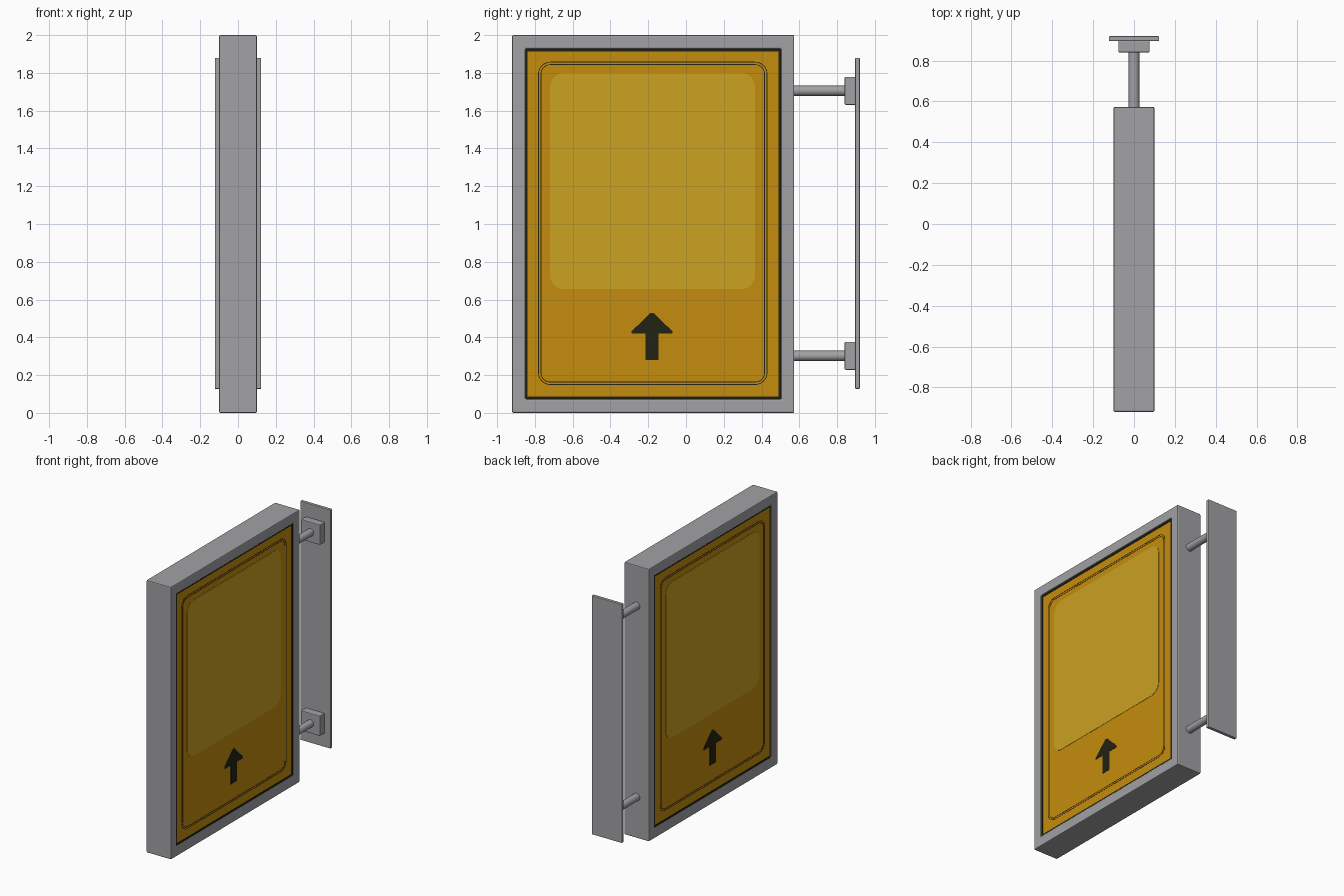
import bpy, bmesh, math

if "Cube" in bpy.data.objects:
    bpy.data.objects.remove(bpy.data.objects["Cube"])


def material(name, rgb):
    m = bpy.data.materials.new(name)
    m.diffuse_color = (*rgb, 1)
    m.use_nodes = True
    m.node_tree.nodes["Principled BSDF"].inputs["Base Color"].default_value = m.diffuse_color
    return m


GREY = material("metal grey", (0.36, 0.36, 0.375))
AMBER = material("amber", (0.56, 0.265, 0.004))
LIGHT = material("light amber", (0.60, 0.36, 0.016))
DARK = material("near black", (0.017, 0.016, 0.007))


def finish(name, bm, mat, bevel=0):
    bmesh.ops.recalc_face_normals(bm, faces=bm.faces)
    me = bpy.data.meshes.new(name)
    bm.to_mesh(me)
    bm.free()
    me.materials.append(mat)
    ob = bpy.data.objects.new(name, me)
    bpy.context.collection.objects.link(ob)
    if bevel:
        mod = ob.modifiers.new("soft edges", 'BEVEL')
        mod.width, mod.segments = bevel, 2
    return ob


def rect(y0, y1, z0, z1, r=0, n=8):
    """Outline in the YZ plane, with rounded corners when r > 0."""
    if r == 0:
        return [(y0, z0), (y1, z0), (y1, z1), (y0, z1)]
    pts = []
    corners = [(y1 - r, z1 - r), (y0 + r, z1 - r), (y0 + r, z0 + r), (y1 - r, z0 + r)]
    for k, (cy, cz) in enumerate(corners):
        for i in range(n + 1):
            a = math.pi / 2 * (k + i / n)
            pts.append((cy + r * math.cos(a), cz + r * math.sin(a)))
    return pts


def plate(name, pts, x0, x1, mat, bevel=0):
    bm = bmesh.new()
    a = [bm.verts.new((x0, *p)) for p in pts]
    b = [bm.verts.new((x1, *p)) for p in pts]
    bm.faces.new(a)
    bm.faces.new(b)
    for i in range(len(pts)):
        j = (i + 1) % len(pts)
        bm.faces.new((a[i], a[j], b[j], b[i]))
    return finish(name, bm, mat, bevel)


def ring(name, outer, inner, x0, x1, mat, bevel=0):
    bm = bmesh.new()
    loops = [[bm.verts.new((x, *p)) for p in pts]
             for x, pts in ((x0, outer), (x1, outer), (x1, inner), (x0, inner))]
    n = len(outer)
    for k in range(4):
        a, b = loops[k], loops[(k + 1) % 4]
        for i in range(n):
            j = (i + 1) % n
            bm.faces.new((a[i], a[j], b[j], b[i]))
    return finish(name, bm, mat, bevel)


# Cabinet: outer frame, dark gasket and amber panel
ring("cabinet_frame", rect(-0.92, 0.573, 0, 2), rect(-0.85, 0.503, 0.073, 1.927),
     -0.1, 0.1, GREY, 0.006)
ring("gasket", rect(-0.852, 0.505, 0.071, 1.929), rect(-0.838, 0.491, 0.086, 1.914),
     -0.093, 0.093, DARK)
plate("sign_panel", rect(-0.845, 0.498, 0.08, 1.92), -0.09, 0.09, AMBER)

# Printed details on both faces
arrow = [(-0.145, 0.28), (-0.145, 0.42), (-0.072, 0.42), (-0.072, 0.432),
         (-0.172, 0.53), (-0.188, 0.53), (-0.288, 0.432), (-0.288, 0.42),
         (-0.215, 0.42), (-0.215, 0.28)]
for side, s in (("right", 1), ("left", -1)):
    x0, x1 = s * 0.0895, s * 0.0920
    plate("light_field_" + side, rect(-0.72, 0.365, 0.655, 1.80, 0.075), x0, x1, LIGHT)
    plate("arrow_" + side, arrow, x0, x1, DARK)
    for label, d in (("outer", 0), ("inner", 0.013)):
        def line(e):
            return rect(-0.783 + e, 0.431 - e, 0.148 + e, 1.859 - e, 0.065 - e)
        ring(f"border_{label}_{side}", line(d), line(d + 0.004), x0, s * 0.091, DARK)

# Wall bracket: long plate, blocks and round arms
plate("wall_plate", rect(0.896, 0.92, 0.127, 1.88), -0.123, 0.123, GREY, 0.004)
for label, z in (("lower", 0.302), ("upper", 1.705)):
    plate("bracket_block_" + label, rect(0.84, 0.898, z - 0.074, z + 0.074),
          -0.077, 0.077, GREY, 0.005)
    bpy.ops.mesh.primitive_cylinder_add(vertices=32, radius=0.027, depth=0.3,
                                        location=(0, 0.705, z),
                                        rotation=(math.pi / 2, 0, 0))
    arm = bpy.context.object
    arm.name = "arm_" + label
    arm.data.materials.append(GREY)
    bpy.ops.object.shade_smooth_by_angle()
